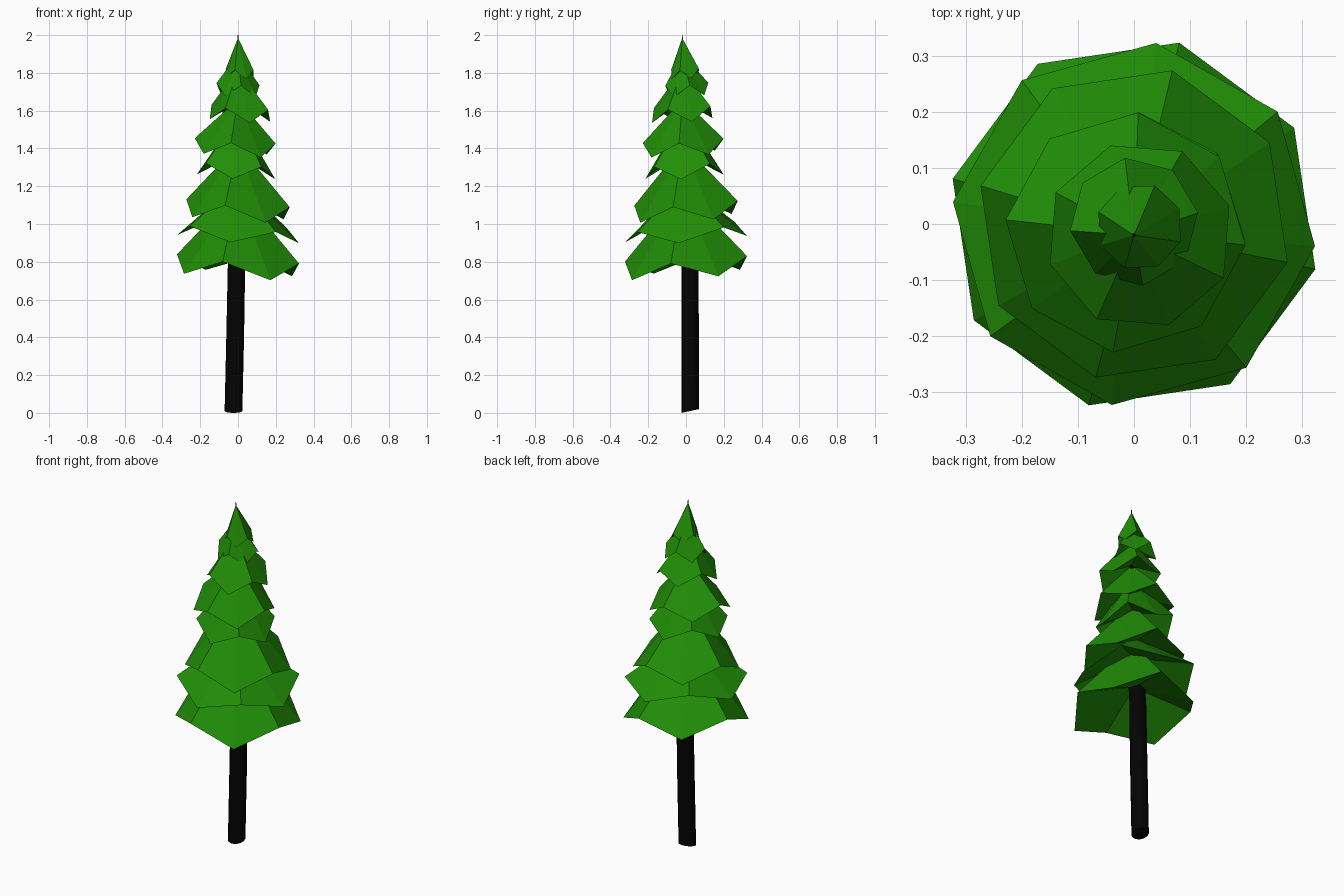
import bpy, bmesh
from math import sin, cos, radians, pi

if "Cube" in bpy.data.objects:
    bpy.data.objects.remove(bpy.data.objects["Cube"])


def material(name, colour):
    m = bpy.data.materials.new(name)
    m.diffuse_color = (*colour, 1)
    m.use_nodes = True
    m.node_tree.nodes["Principled BSDF"].inputs["Base Color"].default_value = m.diffuse_color
    return m


def make_object(name, bm, mat):
    bmesh.ops.recalc_face_normals(bm, faces=bm.faces)
    me = bpy.data.meshes.new(name)
    bm.to_mesh(me)
    bm.free()
    me.materials.append(mat)
    ob = bpy.data.objects.new(name, me)
    bpy.context.collection.objects.link(ob)
    return ob


green = material("needles", (0.015, 0.27, 0.002))
bark = material("bark", (0.001, 0.001, 0.001))

# Trunk: slightly leaning tapered tube with a slanted foot, running up to the tip
bm = bmesh.new()
N = 14
path = [(-0.024, 0.022, 0.01, 0.047), (-0.015, 0.022, 0.4, 0.047),
        (-0.008, 0.022, 0.78, 0.046), (0, 0.01, 1.2, 0.035),
        (0, -0.01, 1.6, 0.02), (0, -0.02, 2.0, 0.002)]
rings = []
for i, (x, y, z, r) in enumerate(path):
    slant = 0.01 if i == 0 else 0
    rings.append([bm.verts.new((x + r * cos(2 * pi * k / N), y + r * sin(2 * pi * k / N),
                                z + slant * sin(2 * pi * k / N))) for k in range(N)])
for a, b in zip(rings, rings[1:]):
    for k in range(N):
        f = bm.faces.new((a[k], a[(k + 1) % N], b[(k + 1) % N], b[k]))
        f.smooth = True
bm.faces.new(rings[0])
bm.faces.new(rings[-1])
make_object("trunk", bm, bark)

# Foliage tiers: radius, high rim z, low rim z, angle of first high point, apex z, centre x, centre y
tiers = [
    (0.333, 0.815, 0.730, -14, 1.18, 0.000, 0.000),
    (0.325, 0.985, 0.920, 38, 1.22, 0.000, 0.000),
    (0.282, 1.110, 1.030, -14, 1.42, 0.000, 0.000),
    (0.208, 1.320, 1.250, 40, 1.58, -0.010, -0.008),
    (0.215, 1.440, 1.370, -6, 1.66, -0.015, -0.015),
    (0.168, 1.620, 1.550, -27, 1.82, 0.010, -0.020),
    (0.115, 1.740, 1.680, 8, 1.90, 0.000, 0.004),
    (0.078, 1.820, 1.775, -20, 1.985, 0.010, -0.005),
]
for i, (r, zh, zl, ang, top, cx, cy) in enumerate(tiers):
    bm = bmesh.new()
    rim = []
    for k in range(8):
        a = radians(ang + 45 * k)
        x, y = cx + r * cos(a), cy + r * sin(a)
        z = (zl if k % 2 else zh) - 0.06 * x + 0.06 * y
        rim.append(bm.verts.new((x, y, z)))
    apex = bm.verts.new((0, -0.02 * min(1, top / 1.9), top))
    under = bm.verts.new((cx, cy, (zh + zl) / 2 + 0.4 * r))
    for k in range(8):
        p, q = rim[k], rim[(k + 1) % 8]
        bm.faces.new((p, q, apex))
        bm.faces.new((q, p, under))
    make_object(f"foliage_tier_{i + 1}", bm, green)
